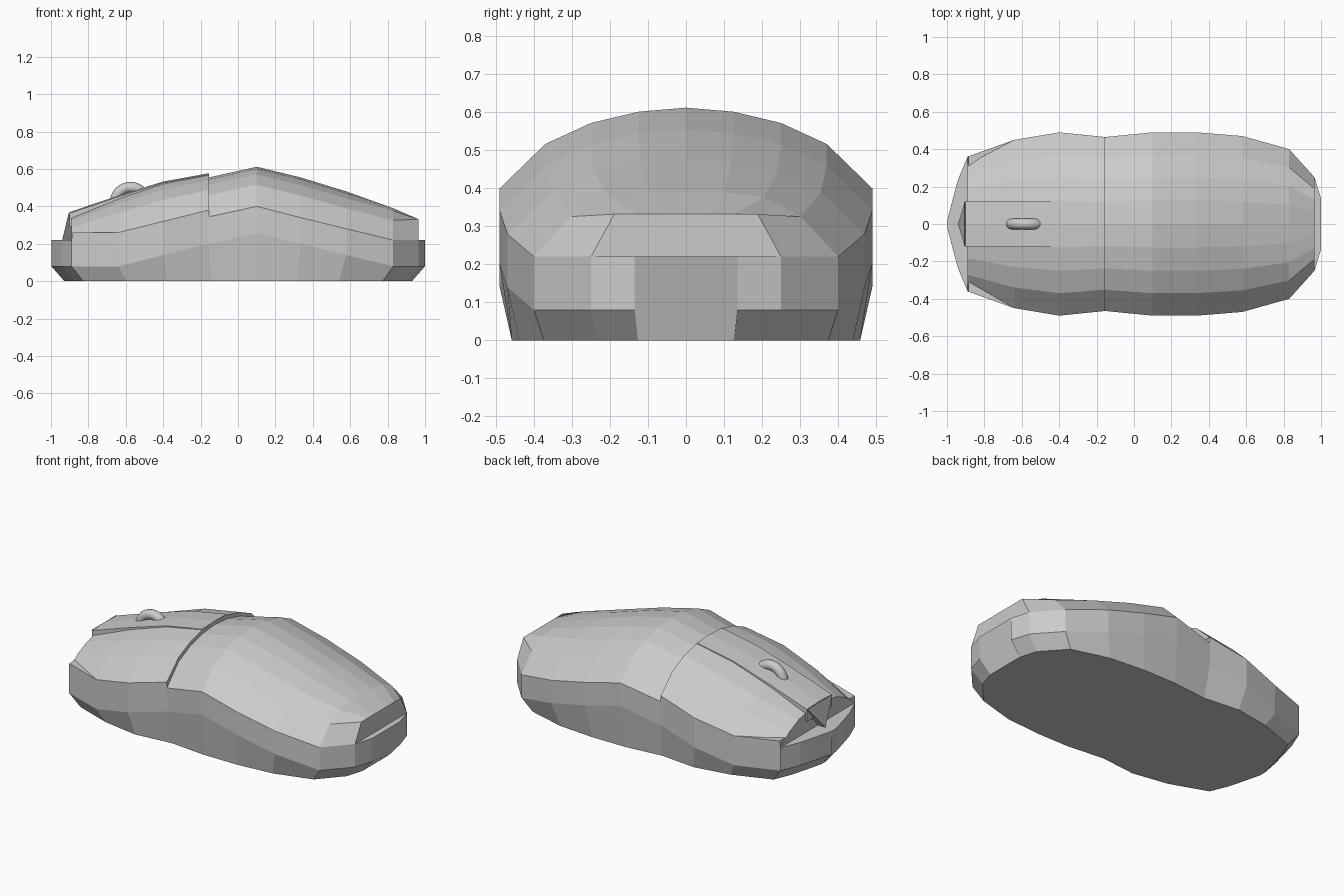
import bpy, bmesh, math


def make(name, verts, faces):
    me = bpy.data.meshes.new(name)
    bm = bmesh.new()
    vs = [bm.verts.new(v) for v in verts]
    for f in faces:
        bm.faces.new([vs[i] for i in f])
    bmesh.ops.recalc_face_normals(bm, faces=bm.faces)
    bm.to_mesh(me)
    bm.free()
    ob = bpy.data.objects.new(name, me)
    bpy.context.collection.objects.link(ob)
    return ob


def loft(name, sections):
    """Join equal closed sections along the length and cap both ends."""
    n, m = len(sections[0]), len(sections)
    faces = [[i * n + k, i * n + (k + 1) % n, (i + 1) * n + (k + 1) % n, (i + 1) * n + k]
             for i in range(m - 1) for k in range(n)]
    faces += [list(range(n)), list(range((m - 1) * n, m * n))]
    return make(name, [v for s in sections for v in s], faces)


# Base: x, half width, height of lower crease, height of upper seam
STATIONS = [
    (-0.998, 0.02, 0.08, 0.22), (-0.97, 0.13, 0.08, 0.22), (-0.94, 0.24, 0.08, 0.22),
    (-0.89, 0.36, 0.08, 0.22), (-0.885, 0.362, 0.08, 0.26), (-0.64, 0.45, 0.08, 0.26),
    (-0.4, 0.49, 0.14, 0.32), (-0.157, 0.465, 0.20, 0.38), (-0.153, 0.465, 0.20, 0.345),
    (0.1, 0.49, 0.26, 0.40), (0.335, 0.49, 0.20, 0.34), (0.58, 0.47, 0.14, 0.28),
    (0.83, 0.40, 0.08, 0.22), (0.965, 0.25, 0.08, 0.22), (1.0, 0.135, 0.08, 0.22)]
loft("base", [[(x * 0.93, -w * 0.935, 0), (x, -w, lo), (x, -w, hi),
               (x, w, hi), (x, w, lo), (x * 0.93, w * 0.935, 0)]
              for x, w, lo, hi in STATIONS])


# Domed upper shells: x, half width, seam height, top height
def dome(x, w, zs, zt, rise=(0, 0.55, 0.81, 0.95)):
    half = [(w * f, zs + (zt - zs) * r) for f, r in zip((1, 0.755, 0.51, 0.255), rise)]
    pts = half + [(0, zt)] + [(-y, z) for y, z in reversed(half)]
    return [(x, y, z) for y, z in pts]


loft("rear_shell", [
    dome(-0.155, 0.465, 0.345, 0.555), dome(0.1, 0.49, 0.40, 0.612),
    dome(0.335, 0.49, 0.34, 0.555), dome(0.58, 0.47, 0.28, 0.48),
    dome(0.83, 0.40, 0.22, 0.39, (0, 0.62, 0.92, 1)),
    dome(0.965, 0.25, 0.22, 0.332, (0, 1, 1, 1))])
loft("front_buttons", [
    dome(-0.89, 0.36, 0.22, 0.35, (0, 0.5, 0.8, 0.95)), dome(-0.64, 0.45, 0.26, 0.45),
    dome(-0.4, 0.49, 0.32, 0.53), dome(-0.155, 0.465, 0.38, 0.577)])

# Centre strip between the buttons
loft("centre_strip", [
    [(x, -0.12, z - 0.08), (x, -0.12, z - 0.006), (x, 0, z), (x, 0.12, z - 0.006), (x, 0.12, z - 0.08)]
    for x, z in ((-0.9, 0.37), (-0.64, 0.458), (-0.4, 0.533), (-0.157, 0.577))])

# Pointed nose dropping from the strip to the base
make("nose", [(-0.905, -0.12, 0.366), (-0.905, 0.12, 0.366), (-0.94, 0, 0.22),
              (-0.885, -0.12, 0.33), (-0.885, 0.12, 0.33), (-0.885, 0, 0.22)],
     [(0, 2, 1), (0, 3, 5, 2), (1, 2, 5, 4), (0, 1, 4, 3), (3, 4, 5)])

# Scroll wheel
bpy.ops.mesh.primitive_torus_add(major_radius=0.082, minor_radius=0.029,
                                 major_segments=32, minor_segments=12,
                                 location=(-0.575, 0, 0.42), rotation=(math.pi / 2, 0, 0))
bpy.context.object.name = "scroll_wheel"
bpy.ops.object.shade_smooth()
